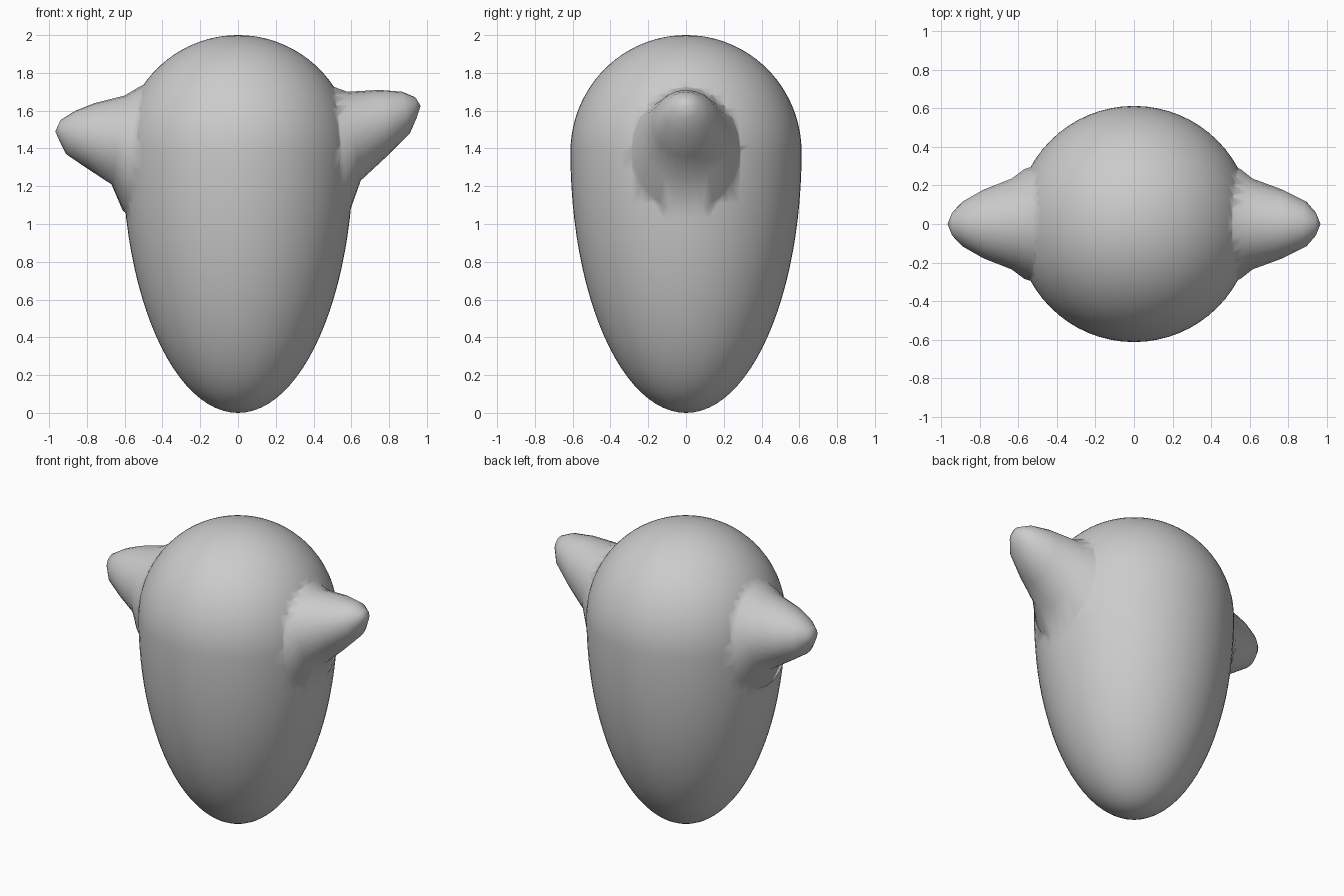
import bpy, bmesh, math

if "Cube" in bpy.data.objects:
    bpy.data.objects.remove(bpy.data.objects["Cube"])


def make_object(name, rings, start, end, sides):
    """Loft closed rings of points, closed by a start and an end point."""
    bm = bmesh.new()
    loops = [[bm.verts.new(p) for p in ring] for ring in rings]
    for a, b in zip(loops, loops[1:]):
        for i in range(sides):
            j = (i + 1) % sides
            bm.faces.new((a[i], a[j], b[j], b[i]))
    for loop, point in ((loops[0], start), (loops[-1], end)):
        tip = bm.verts.new(point)
        for i in range(sides):
            bm.faces.new((loop[i], loop[(i + 1) % sides], tip))
    bmesh.ops.recalc_face_normals(bm, faces=bm.faces)
    mesh = bpy.data.meshes.new(name)
    bm.to_mesh(mesh)
    bm.free()
    obj = bpy.data.objects.new(name, mesh)
    bpy.context.collection.objects.link(obj)
    return obj


# Egg-shaped body: long half ellipsoid below, rounder one above
R, MID, TOP, SIDES = 0.612, 1.38, 2.0, 64
rings = []
for k in range(1, 48):
    a = -math.pi / 2 + math.pi * k / 48
    r = R * math.cos(a)
    z = MID + math.sin(a) * (MID if a < 0 else TOP - MID)
    rings.append([(r * math.cos(2 * math.pi * i / SIDES),
                   r * math.sin(2 * math.pi * i / SIDES), z) for i in range(SIDES)])
body = make_object("body", rings, (0, 0, 0), (0, 0, TOP), SIDES)


# Stubby arms: elliptical sections (top x, top z, bottom x, bottom z, half width)
def arm(name, sections, tip, side):
    n = 24
    loops = []
    for tx, tz, bx, bz, w in sections:
        loop = []
        for i in range(n):
            a = 2 * math.pi * i / n
            c = math.cos(a)
            loop.append((side * ((tx + bx) / 2 + c * (tx - bx) / 2), w * math.sin(a),
                         (tz + bz) / 2 + c * (tz - bz) / 2))
        loops.append(loop)
    return make_object(name, loops, (side * 0.3, 0, 1.4), (side * tip[0], 0, tip[1]), n)


right_arm = arm("right_arm", [
    (0.43, 1.75, 0.54, 1.02, 0.31), (0.51, 1.725, 0.593, 1.07, 0.285),
    (0.58, 1.70, 0.65, 1.23, 0.235), (0.75, 1.71, 0.79, 1.36, 0.178),
    (0.87, 1.70, 0.91, 1.48, 0.118), (0.94, 1.67, 0.945, 1.56, 0.06)],
    (0.967, 1.625), 1)
left_arm = arm("left_arm", [
    (0.43, 1.77, 0.54, 1.02, 0.31), (0.525, 1.725, 0.61, 1.07, 0.285),
    (0.60, 1.68, 0.67, 1.21, 0.235), (0.76, 1.64, 0.80, 1.295, 0.178),
    (0.86, 1.60, 0.91, 1.37, 0.118), (0.94, 1.55, 0.945, 1.44, 0.06)],
    (0.967, 1.49), -1)

# Merge the arms into the body as one skin
bpy.context.view_layer.objects.active = body
body.select_set(True)
for part in (right_arm, left_arm):
    mod = body.modifiers.new("join", 'BOOLEAN')
    mod.operation = 'UNION'
    mod.solver = 'EXACT'
    mod.object = part
    bpy.ops.object.modifier_apply(modifier=mod.name)
    bpy.data.objects.remove(part)

bpy.ops.object.shade_smooth_by_angle(angle=math.radians(60))
